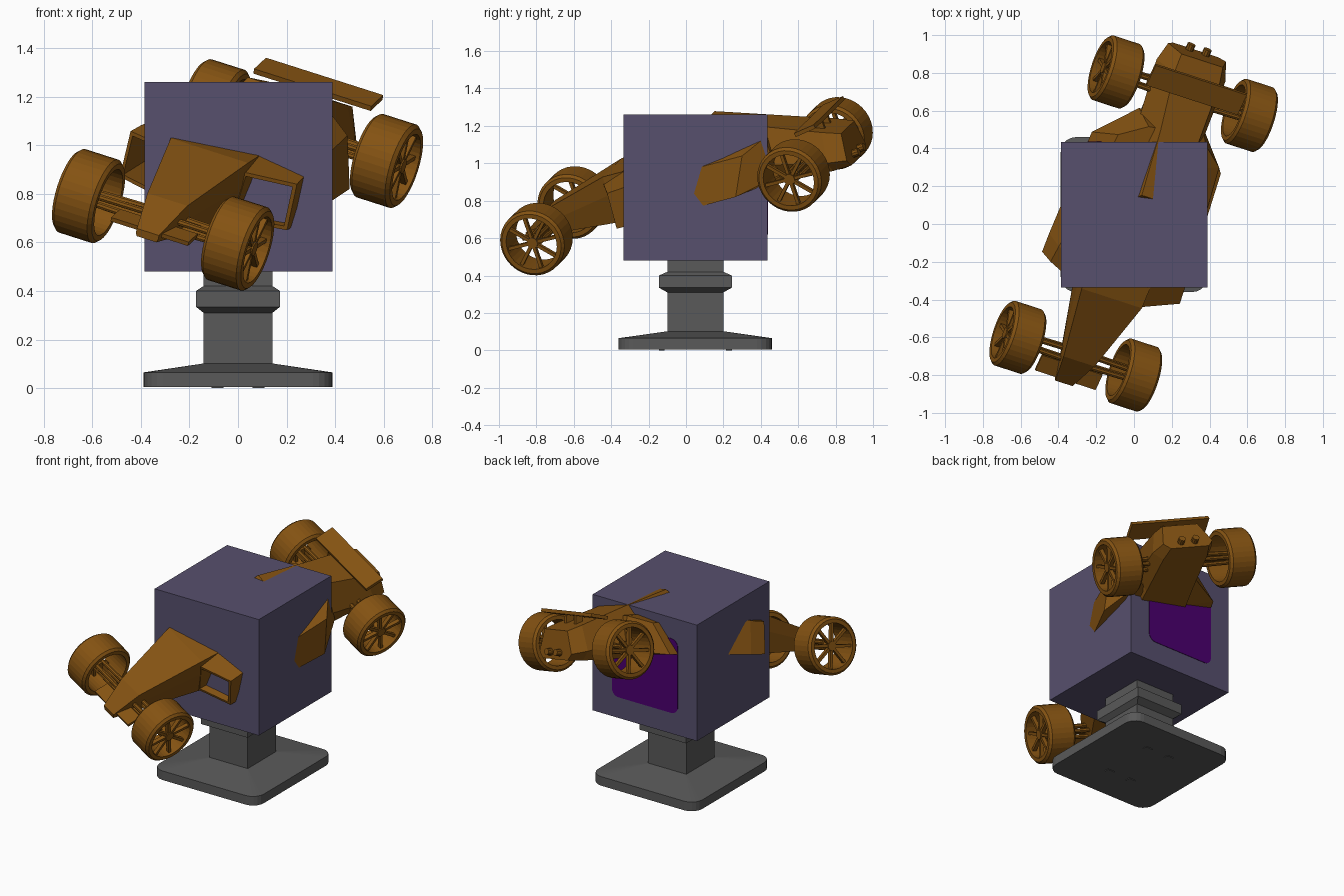
import bpy, bmesh
from math import pi, sin, cos
from mathutils import Matrix, Vector

if "Cube" in bpy.data.objects:
    bpy.data.objects.remove(bpy.data.objects["Cube"])

def material(name, rgb):
    m = bpy.data.materials.new(name)
    m.diffuse_color = (*rgb, 1)
    m.use_nodes = True
    m.node_tree.nodes["Principled BSDF"].inputs["Base Color"].default_value = m.diffuse_color
    return m

ORANGE = material("burnt_orange", (0.23, 0.085, 0.006))
SLATE = material("slate_purple", (0.095, 0.08, 0.155))
VIOLET = material("violet", (0.07, 0.0, 0.16))
GREY = material("dark_grey", (0.1, 0.1, 0.1))

# Tilted frame of the car: columns are right, back and up
ax = Vector((0.91, -0.296, -0.29)).normalized()
ay = Vector((0.367, 0.901, 0.23)).normalized()
az = ax.cross(ay)
CAR = Matrix.Translation((-0.025, -0.005, 0.87)) @ Matrix((ax, ay, az)).transposed().to_4x4()
WORLD = Matrix.Identity(4)

def finish(name, bm, mat, frame=WORLD):
    bmesh.ops.recalc_face_normals(bm, faces=bm.faces)
    me = bpy.data.meshes.new(name)
    bm.to_mesh(me)
    bm.free()
    me.transform(frame)
    ob = bpy.data.objects.new(name, me)
    bpy.context.collection.objects.link(ob)
    me.materials.append(mat)
    return ob

def add_box(bm, centre, size, rot=WORLD):
    m = Matrix.Translation(centre) @ rot @ Matrix.Diagonal((*size, 1))
    bmesh.ops.create_cube(bm, size=1, matrix=m)

def add_rod(bm, a, b, r, seg=8):
    a, b = Vector(a), Vector(b)
    rot = (b - a).to_track_quat('Z', 'Y').to_matrix().to_4x4()
    bmesh.ops.create_cone(bm, cap_ends=True, segments=seg, radius1=r, radius2=r,
                          depth=(b - a).length, matrix=Matrix.Translation((a + b) / 2) @ rot)

def loft(bm, loops, closed=False):
    rings = [[bm.verts.new(p) for p in lp] for lp in loops]
    n = len(rings[0])
    pairs = list(zip(rings, rings[1:])) + ([(rings[-1], rings[0])] if closed else [])
    for a, b in pairs:
        for i in range(n):
            j = (i + 1) % n
            bm.faces.new((a[i], a[j], b[j], b[i]))
    if closed:
        return None
    bm.faces.new(rings[-1])
    return bm.faces.new(rings[0])

def rounded_rect(hx, hy, r, seg=5):
    pts = []
    for k, (sx, sy) in enumerate(((1, 1), (-1, 1), (-1, -1), (1, -1))):
        for i in range(seg + 1):
            a = (k + i / seg) * pi / 2
            pts.append((sx * (hx - r) + r * cos(a), sy * (hy - r) + r * sin(a)))
    return pts

CY = 0.05
# Stand: rounded base plate with a sloped top
bm = bmesh.new()
loft(bm, [[(x, y + CY, z) for x, y in rounded_rect(hx, hy, r)]
          for z, hx, hy, r in ((0.004, 0.388, 0.41, 0.08), (0.065, 0.388, 0.41, 0.08),
                               (0.102, 0.14, 0.15, 0.003))])
for sx in (-1, 1):
    for sy in (-1, 1):
        add_box(bm, (sx * 0.085, CY + sy * 0.18, 0.004), (0.05, 0.03, 0.008))
finish("stand_base", bm, GREY)

# Stand: square column with a collar
bm = bmesh.new()
loft(bm, [[(sx * hx, CY + sy * hy, z) for sx, sy in ((1, 1), (-1, 1), (-1, -1), (1, -1))]
          for z, hx, hy in ((0.09, 0.142, 0.15), (0.31, 0.142, 0.15), (0.335, 0.173, 0.195),
                            (0.40, 0.173, 0.195), (0.42, 0.142, 0.15), (0.49, 0.142, 0.15))])
finish("stand_column", bm, GREY)

# Display cube and rear panel
bm = bmesh.new()
add_box(bm, (0.002, CY, 0.87), (0.775, 0.77, 0.78))
finish("cube", bm, SLATE)
bm = bmesh.new()
loft(bm, [[(x, y, z + 0.87) for x, z in rounded_rect(0.245, 0.25, 0.05)] for y in (0.43, 0.438)])
finish("rear_panel", bm, VIOLET)

# Car hull: sections of y, bottom (z, half width), middle, top
sections = [
    (-0.935, -0.045, 0.045, -0.03, 0.05, -0.013, 0.05),
    (-0.77, -0.05, 0.075, 0.02, 0.09, 0.09, 0.09),
    (-0.36, -0.06, 0.16, 0.1, 0.175, 0.205, 0.175),
    (0.12, -0.06, 0.18, 0.1, 0.18, 0.21, 0.175),
    (0.26, -0.06, 0.18, 0.1, 0.185, 0.343, 0.105),
    (0.60, -0.07, 0.16, 0.04, 0.187, 0.235, 0.11),
    (0.90, -0.08, 0.15, -0.02, 0.2, 0.135, 0.13),
    (1.0, -0.08, 0.13, -0.04, 0.168, 0.1, 0.12)]
bm = bmesh.new()
loft(bm, [[(wb, y, zb), (wm, y, zm), (wt, y, zt), (-wt, y, zt), (-wm, y, zm), (-wb, y, zb)]
          for y, zb, wb, zm, wm, zt, wt in sections])
finish("car_body", bm, ORANGE, CAR)

# Side pods with hollow intakes
pod = [[(0.165, -0.372, 0.165), (0.376, -0.285, 0.155), (0.378, -0.297, -0.045), (0.15, -0.38, -0.05)],
       [(0.16, -0.237, 0.209), (0.367, -0.19, 0.161), (0.38, -0.19, -0.045), (0.15, -0.24, -0.05)],
       [(0.15, 0.45, 0.2), (0.293, 0.488, 0.153), (0.375, 0.41, -0.038), (0.14, 0.41, -0.05)],
       [(0.1, 0.6, 0.19), (0.165, 0.59, 0.19), (0.188, 0.618, -0.02), (0.1, 0.62, -0.05)]]
for s, side in ((1, "right"), (-1, "left")):
    bm = bmesh.new()
    front = loft(bm, [[(s * x, y, z) for x, y, z in lp] for lp in pod])
    bmesh.ops.recalc_face_normals(bm, faces=bm.faces)
    bmesh.ops.inset_region(bm, faces=[front], thickness=0.022)
    hole = bmesh.ops.extrude_discrete_faces(bm, faces=[front])["faces"][0]
    bmesh.ops.translate(bm, verts=hole.verts, vec=(0, 0.4, 0))
    finish(side + "_side_pod", bm, ORANGE, CAR)

# Wings, struts and exhausts
tilt = Matrix.Rotation(0.15, 4, 'X')
bm = bmesh.new()
add_box(bm, (0, 0.865, 0.195), (0.53, 0.125, 0.022), tilt)
for s in (-1, 1):
    add_box(bm, (s * 0.05, 0.87, 0.15), (0.02, 0.05, 0.1))
finish("rear_wing", bm, ORANGE, CAR)
bm = bmesh.new()
add_box(bm, (0, -0.867, -0.01), (0.35, 0.095, 0.018), tilt)
finish("front_wing", bm, ORANGE, CAR)
bm = bmesh.new()
for s in (-1, 1):
    add_rod(bm, (s * 0.047, 0.95, -0.04), (s * 0.047, 1.035, -0.035), 0.022, 10)
finish("exhausts", bm, ORANGE, CAR)

# Wheels: tyre ring, eight spokes, hub and suspension arms
SEG = 36
profile = [(-0.09, 0.142), (-0.09, 0.166), (-0.075, 0.18), (0.075, 0.18), (0.09, 0.166), (0.09, 0.142)]
for label, y, half in (("front", -0.771, 0.337), ("rear", 0.771, 0.388)):
    for s, side in ((1, "right"), (-1, "left")):
        bm = bmesh.new()
        loft(bm, [[(x, r * cos(2 * pi * i / SEG), r * sin(2 * pi * i / SEG)) for x, r in profile]
                  for i in range(SEG)], closed=True)
        for k in range(8):
            rot = Matrix.Rotation(k * pi / 4, 4, 'X')
            add_box(bm, rot @ Vector((0.06 * s, 0, 0.085)), (0.025, 0.018, 0.125), rot)
        add_rod(bm, (-0.02 * s, 0, 0), (0.078 * s, 0, 0), 0.03, 16)
        bmesh.ops.translate(bm, verts=bm.verts, vec=(s * half, y, 0))
        finish(f"{label}_{side}_wheel", bm, ORANGE, CAR)
        bm = bmesh.new()
        for dy in (-0.03, 0.03):
            for z in (-0.018, 0.022):
                add_rod(bm, (s * 0.05, y + dy, z), (s * (half + 0.02), y + dy * 0.8, z * 0.8), 0.014)
        finish(f"{label}_{side}_axle", bm, ORANGE, CAR)
